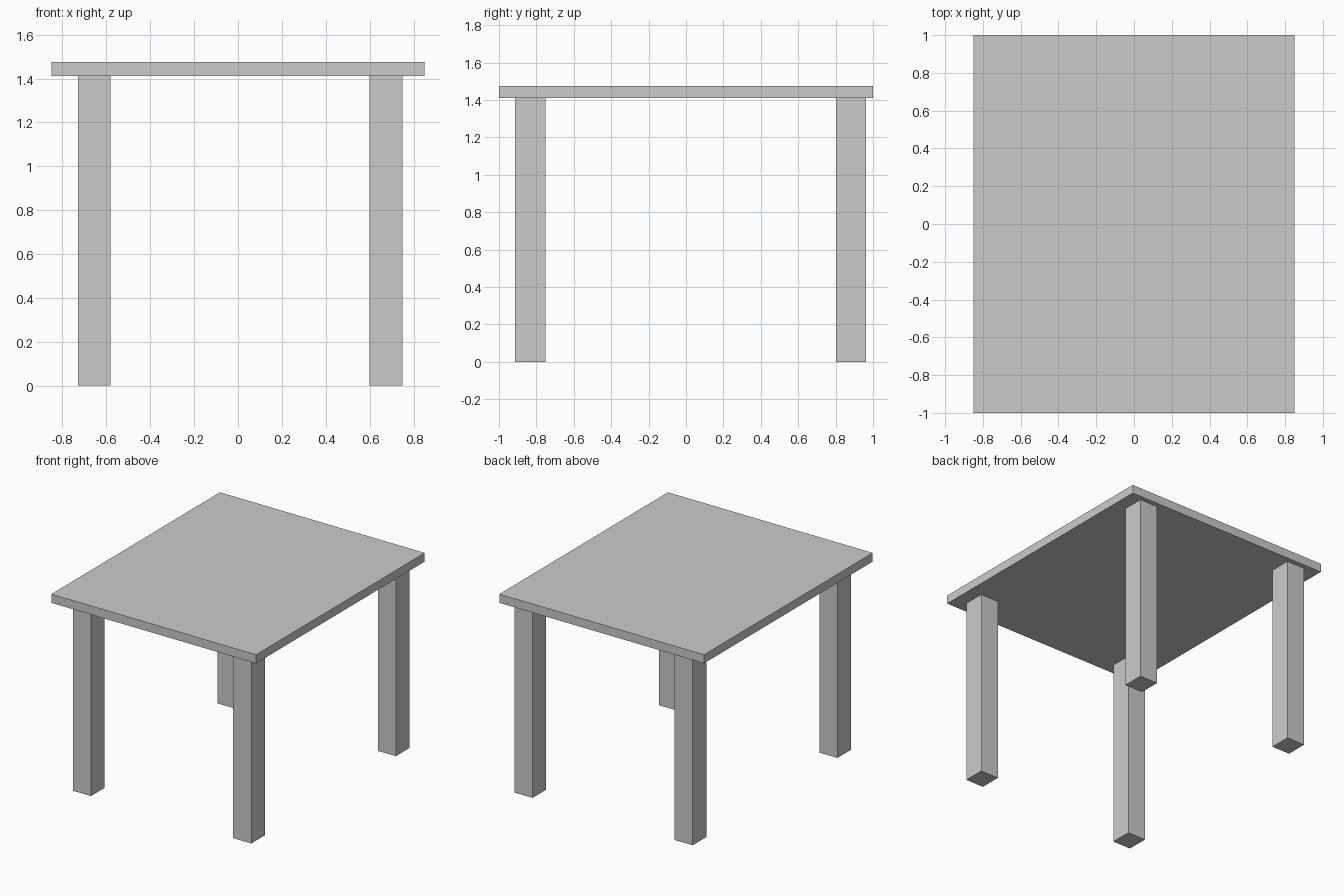
import bpy

if "Cube" in bpy.data.objects:
    bpy.data.objects.remove(bpy.data.objects["Cube"])


def box(name, x, y, z):
    """Axis-aligned box from (min, max) ranges."""
    lo_hi = (x, y, z)
    bpy.ops.mesh.primitive_cube_add(size=1, location=[(a + b) / 2 for a, b in lo_hi])
    ob = bpy.context.object
    ob.name = name
    ob.scale = [b - a for a, b in lo_hi]
    bpy.ops.object.transform_apply(location=False, rotation=False, scale=True)
    return ob


LEG_TOP, TABLE_TOP = 1.411, 1.476

# Table top
box("table_top", (-0.85, 0.85), (-1.0, 1.0), (LEG_TOP, TABLE_TOP))

# Four square legs, slightly off-centre under the top
sides = {"left": (-0.73, -0.58), "right": (0.60, 0.75)}
ends = {"front": (-0.914, -0.752), "back": (0.801, 0.963)}
for end, y in ends.items():
    for side, x in sides.items():
        box(f"{end}_{side}_leg", x, y, (0, LEG_TOP))
